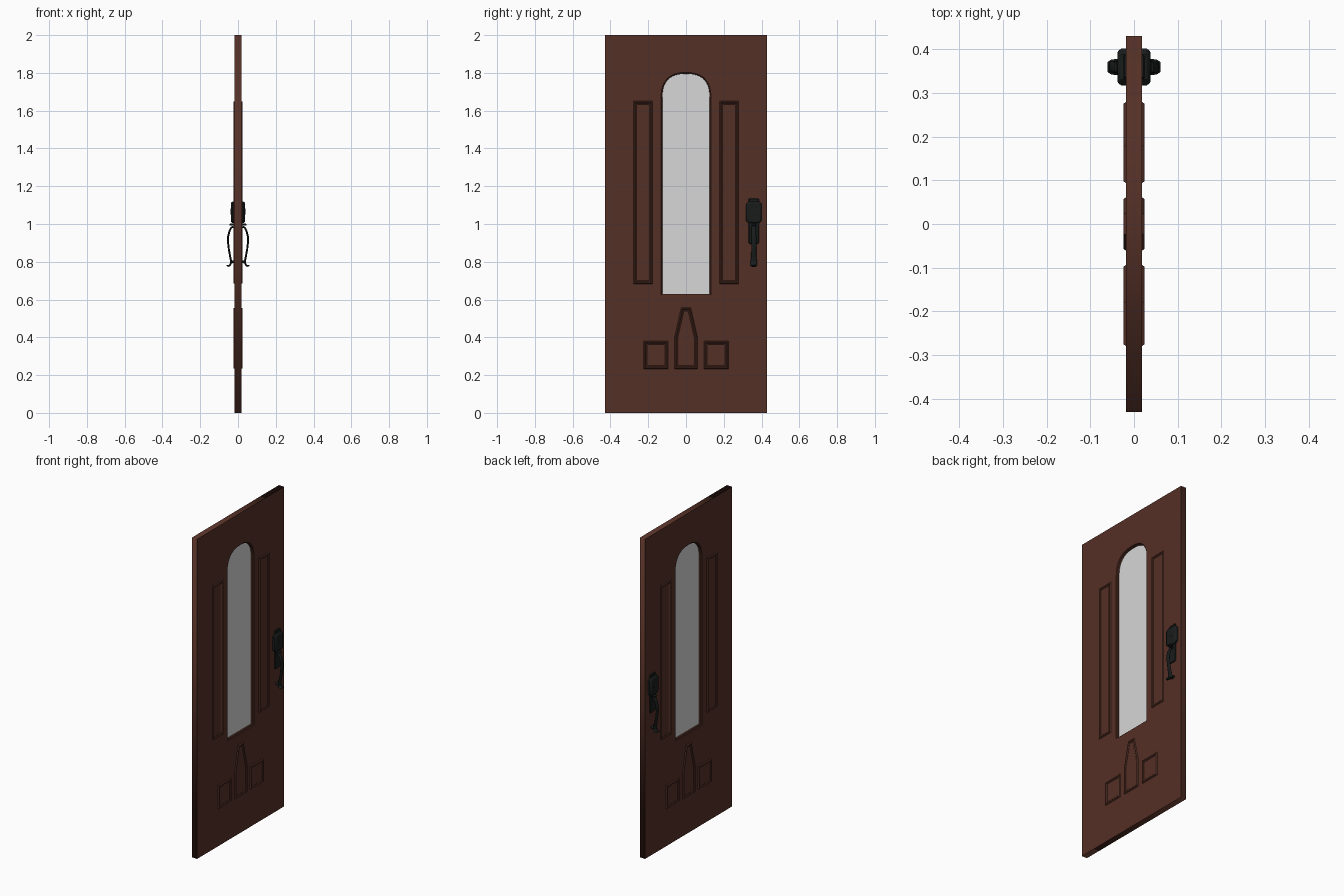
import bpy, bmesh, math
from mathutils import Matrix, Vector

if "Cube" in bpy.data.objects:
    bpy.data.objects.remove(bpy.data.objects["Cube"])

def mat(name, rgb):
    m = bpy.data.materials.new(name)
    m.diffuse_color = (*rgb, 1)
    m.use_nodes = True
    m.node_tree.nodes["Principled BSDF"].inputs["Base Color"].default_value = m.diffuse_color
    return m

WOOD = mat("brown_wood", (0.088, 0.029, 0.019))
METAL = mat("black_metal", (0.010, 0.012, 0.012))
GLASS = mat("pale_glass", (0.68, 0.68, 0.68))
T = 0.0185  # half the thickness of the door leaf

def finish(name, bm, material, smooth=None):
    bmesh.ops.recalc_face_normals(bm, faces=bm.faces)
    me = bpy.data.meshes.new(name)
    bm.to_mesh(me)
    bm.free()
    me.materials.append(material)
    ob = bpy.data.objects.new(name, me)
    bpy.context.collection.objects.link(ob)
    if smooth:
        bpy.ops.object.select_all(action='DESELECT')
        ob.select_set(True)
        bpy.context.view_layer.objects.active = ob
        bpy.ops.object.shade_smooth_by_angle(angle=math.radians(smooth))
    return ob

def inset(pts, d):
    """Mitred inset of a counter-clockwise outline."""
    out, n = [], len(pts)
    for i in range(n):
        a, b, c = (Vector(pts[(i + k) % n]) for k in (-1, 0, 1))
        e, f = (b - a).normalized(), (c - b).normalized()
        n1, n2 = Vector((-e.y, e.x)), Vector((-f.y, f.x))
        out.append(b + (n1 + n2) * d / (1 + n1.dot(n2)))
    return out

def relief(name, outline, profile, material, cap=False, smooth=None):
    """Sweep (inset, height) steps round an outline on both door faces."""
    bm = bmesh.new()
    n = len(outline)
    for s in (-1, 1):
        loops = [[bm.verts.new((s * x, p[0], p[1])) for p in inset(outline, d)]
                 for d, x in profile]
        for a, b in zip(loops, loops[1:]):
            for i in range(n):
                j = (i + 1) % n
                quad = (a[i], a[j], b[j], b[i])
                bm.faces.new(quad if s > 0 else quad[::-1])
        if cap:
            bm.faces.new(loops[-1] if s > 0 else loops[-1][::-1])
    return finish(name, bm, material, smooth)

def rect(y0, y1, z0, z1, c=0):
    if not c:
        return [(y0, z0), (y1, z0), (y1, z1), (y0, z1)]
    return [(y0 + c, z0), (y1 - c, z0), (y1, z0 + c), (y1, z1 - c),
            (y1 - c, z1), (y0 + c, z1), (y0, z1 - c), (y0, z0 + c)]

# Window outline: straight sides, flattened arch
W, Z0, Z1, RISE = 0.135, 0.62, 1.665, 0.14
window = [(-W, Z0), (W, Z0)]
for i in range(25):
    a = math.pi * i / 24
    c, s = math.cos(a), math.sin(a)
    window.append((W * math.copysign(abs(c) ** 0.8, c), Z1 + RISE * s ** 0.8))

# Door leaf: filled outline with the window cut through it
cu = bpy.data.curves.new("leaf_outline", 'CURVE')
cu.dimensions, cu.fill_mode, cu.extrude = '2D', 'BOTH', T
for pts in (rect(-0.43, 0.43, 0, 2), window):
    sp = cu.splines.new('POLY')
    sp.points.add(len(pts) - 1)
    for p, q in zip(sp.points, pts):
        p.co = (q[0], q[1], 0, 1)
    sp.use_cyclic_u = True
tmp = bpy.data.objects.new("leaf_outline", cu)
bpy.context.collection.objects.link(tmp)
me = bpy.data.meshes.new_from_object(tmp.evaluated_get(bpy.context.evaluated_depsgraph_get()))
bpy.data.objects.remove(tmp)
bm = bmesh.new()
bm.from_mesh(me)
bmesh.ops.remove_doubles(bm, verts=bm.verts, dist=1e-5)
bm.transform(Matrix(((0, 0, 1, 0), (1, 0, 0, 0), (0, 1, 0, 0), (0, 0, 0, 1))))
for f in bm.faces:
    f.material_index = 0
finish("door_leaf", bm, WOOD)

# Window trim and glass
relief("window_trim", window, [(0, T), (0.003, T), (0.005, 0.014), (0.009, 0.012), (0.010, 0.002)], WOOD)
relief("window_glass", inset(window, 0.008), [(0, 0.003)], GLASS, cap=True)

# Raised mouldings
MOULD = [(0, T), (0.004, 0.0245), (0.008, 0.0245), (0.012, 0.0195), (0.017, 0.0205), (0.020, T)]
for side, y in (("left", -0.228), ("right", 0.228)):
    relief(side + "_tall_moulding", rect(y - 0.051, y + 0.051, 0.683, 1.65), MOULD, WOOD)
for side, y in (("left", -0.159), ("right", 0.159)):
    relief(side + "_square_moulding", rect(y - 0.065, y + 0.065, 0.233, 0.38), MOULD, WOOD)
relief("centre_moulding", [(-0.061, 0.233), (0.061, 0.233), (0.061, 0.40), (0.025, 0.557),
                           (-0.025, 0.557), (-0.061, 0.40)], MOULD, WOOD)

# Lock hardware on both faces
relief("lock_back_plate", rect(0.332, 0.386, 0.895, 1.135, 0.004),
       [(0, T - 0.002), (0, 0.022), (0.003, 0.025)], METAL, cap=True)
relief("lock_housing", rect(0.317, 0.401, 1.005, 1.118, 0.013),
       [(0, T - 0.002), (0, 0.029), (0.004, 0.035), (0.009, 0.038)], METAL, cap=True, smooth=30)
relief("lock_cylinder", [(0.359 + 0.016 * math.cos(k * math.pi / 8), 1.065 + 0.016 * math.sin(k * math.pi / 8))
                         for k in range(16)], [(0, 0.037), (0, 0.039), (0.002, 0.040)], METAL, cap=True)
relief("thumb_latch", rect(0.346, 0.372, 0.992, 1.002, 0.003),
       [(0, 0.02), (0, 0.042), (0.002, 0.045)], METAL, cap=True)

def grip(name, path, s, cy=0.359, sides=12):
    """Flat oval bar along (x, z, half width, half thickness) points."""
    bm = bmesh.new()
    rings = []
    for i, (x, z, w, t) in enumerate(path):
        a, b = path[max(i - 1, 0)], path[min(i + 1, len(path) - 1)]
        d = Vector((b[0] - a[0], b[1] - a[1])).normalized()
        ring = []
        for k in range(sides):
            g = 2 * math.pi * k / sides
            u, v = w * math.cos(g), t * math.sin(g)
            ring.append(bm.verts.new((s * (x - d.y * v), cy + u, z + d.x * v)))
        rings.append(ring)
    for a, b in zip(rings, rings[1:]):
        for k in range(sides):
            j = (k + 1) % sides
            bm.faces.new((a[k], a[j], b[j], b[k]))
    bm.faces.new(rings[0])
    bm.faces.new(rings[-1])
    finish(name, bm, METAL, 40)

BOW = [(0.020, 0.982, .012, .005), (0.030, 0.984, .012, .005), (0.038, 0.978, .012, .005),
       (0.046, 0.960, .012, .005), (0.052, 0.935, .013, .005), (0.053, 0.905, .013, .005),
       (0.049, 0.870, .013, .005), (0.043, 0.835, .014, .005), (0.038, 0.810, .016, .005),
       (0.038, 0.792, .018, .005), (0.044, 0.781, .018, .005), (0.052, 0.778, .017, .005),
       (0.060, 0.781, .012, .003)]
FOOT = [(0.016, 0.800, .017, .010), (0.024, 0.800, .016, .007), (0.040, 0.797, .014, .006)]
for side, s in (("outer", 1), ("inner", -1)):
    grip(side + "_pull_handle", BOW, s)
    grip(side + "_handle_foot", FOOT, s)
